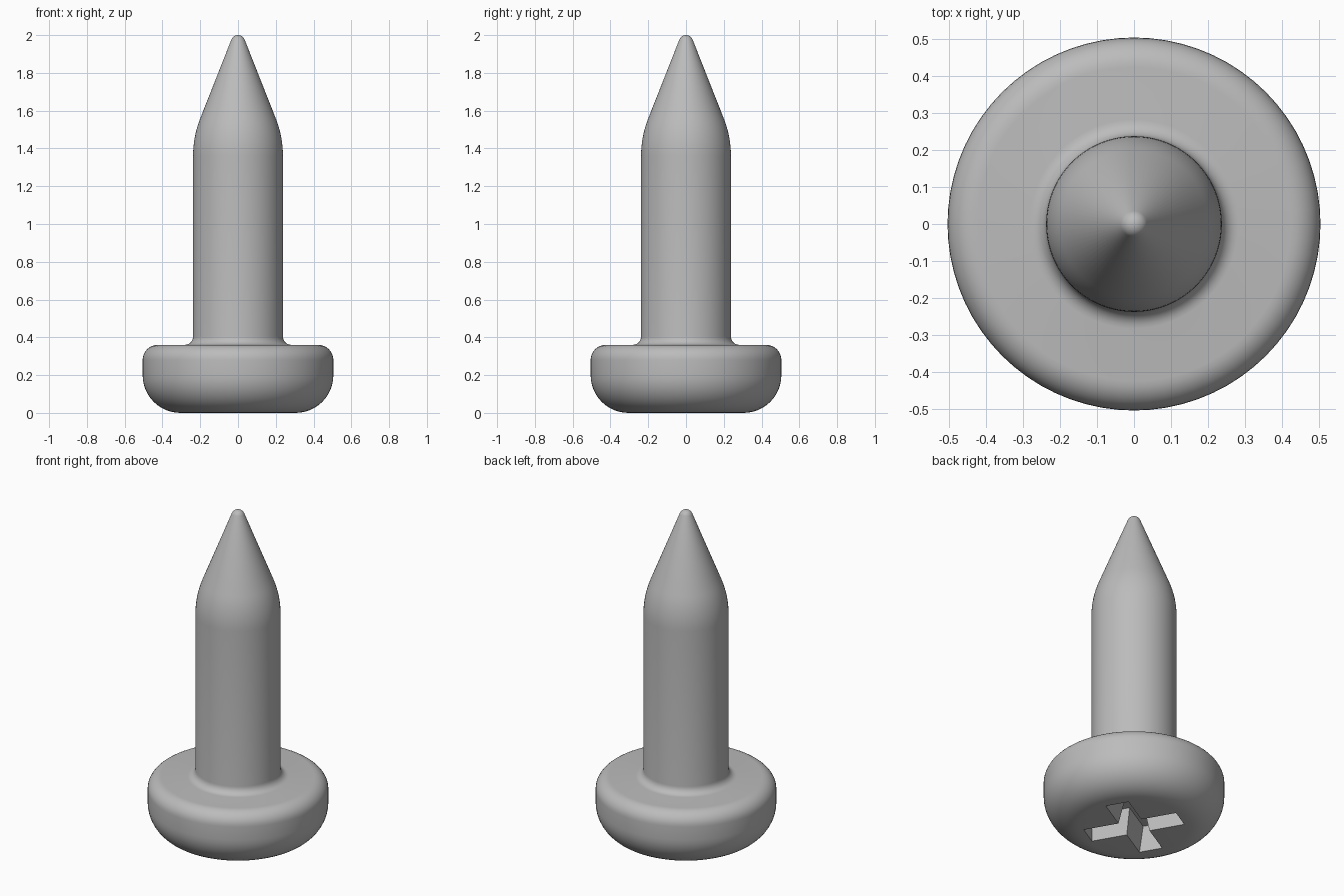
import bpy, bmesh
from math import sin, cos, radians, pi
from mathutils import Matrix, Vector

cube = bpy.data.objects.get("Cube")
if cube:
    bpy.data.objects.remove(cube, do_unlink=True)

steel = bpy.data.materials.new("grey_steel")
steel.use_nodes = True
GREY = (0.5, 0.5, 0.5, 1)
steel.diffuse_color = GREY
steel.node_tree.nodes["Principled BSDF"].inputs["Base Color"].default_value = GREY


def arc(cx, cz, radius, start, end, steps):
    """Profile points along an arc, angles in degrees."""
    angles = [radians(start + (end - start) * i / steps) for i in range(steps + 1)]
    return [(cx + radius * cos(a), cz + radius * sin(a)) for a in angles]


def make_object(name, bm):
    bmesh.ops.recalc_face_normals(bm, faces=bm.faces)
    mesh = bpy.data.meshes.new(name)
    bm.to_mesh(mesh)
    bm.free()
    mesh.materials.append(steel)
    obj = bpy.data.objects.new(name, mesh)
    bpy.context.collection.objects.link(obj)
    return obj


# Screw profile: rounded head, filleted shaft, tapered shoulder, ball tip
SHAFT = 0.238
TAPER = 21.6
profile = [(0, 0)]
profile += arc(0.305, 0.2, 0.2, -90, 0, 12)
profile += arc(0.425, 0.28, 0.08, 0, 90, 8)
profile += arc(SHAFT + 0.045, 0.405, 0.045, 270, 180, 6)
profile += arc(SHAFT - 0.54, 1.36, 0.54, 0, TAPER, 8)
profile += arc(0, 1.962, 0.038, TAPER, 90, 6)
profile[-1] = (0, 2.0)

bm = bmesh.new()
verts = [bm.verts.new((r, 0, z)) for r, z in profile]
edges = [bm.edges.new(pair) for pair in zip(verts, verts[1:])]
bmesh.ops.spin(bm, geom=verts + edges, cent=(0, 0, 0), axis=(0, 0, 1),
               angle=2 * pi, steps=72, use_duplicate=False)
bmesh.ops.remove_doubles(bm, verts=bm.verts, dist=0.0005)
screw = make_object("screw_body", bm)


# Tapered cross recess cut into the underside of the head
def cross_ring(bm, half_width, reach, z):
    arm = [(reach, -half_width), (reach, half_width), (half_width, half_width)]
    ring = []
    for quarter in range(4):
        turn = Matrix.Rotation(radians(30 + 90 * quarter), 3, "Z")
        ring += [bm.verts.new(turn @ Vector((x, y, z))) for x, y in arm]
    return ring


bm = bmesh.new()
low = cross_ring(bm, 0.071, 0.276, -0.02)
high = cross_ring(bm, 0.041, 0.262, 0.155)
bm.faces.new(low)
bm.faces.new(high)
for i in range(len(low)):
    j = (i + 1) % len(low)
    bm.faces.new((low[i], low[j], high[j], high[i]))
cutter = make_object("recess_cutter", bm)
cutter.hide_render = True

cut = screw.modifiers.new("cross_recess", "BOOLEAN")
cut.operation = "DIFFERENCE"
cut.solver = "EXACT"
cut.object = cutter

# Apply the cut and smooth the round surfaces
bpy.ops.object.select_all(action="DESELECT")
screw.select_set(True)
bpy.context.view_layer.objects.active = screw
bpy.ops.object.modifier_apply(modifier=cut.name)
bpy.data.objects.remove(cutter, do_unlink=True)
bpy.ops.object.shade_smooth_by_angle(angle=radians(30))
